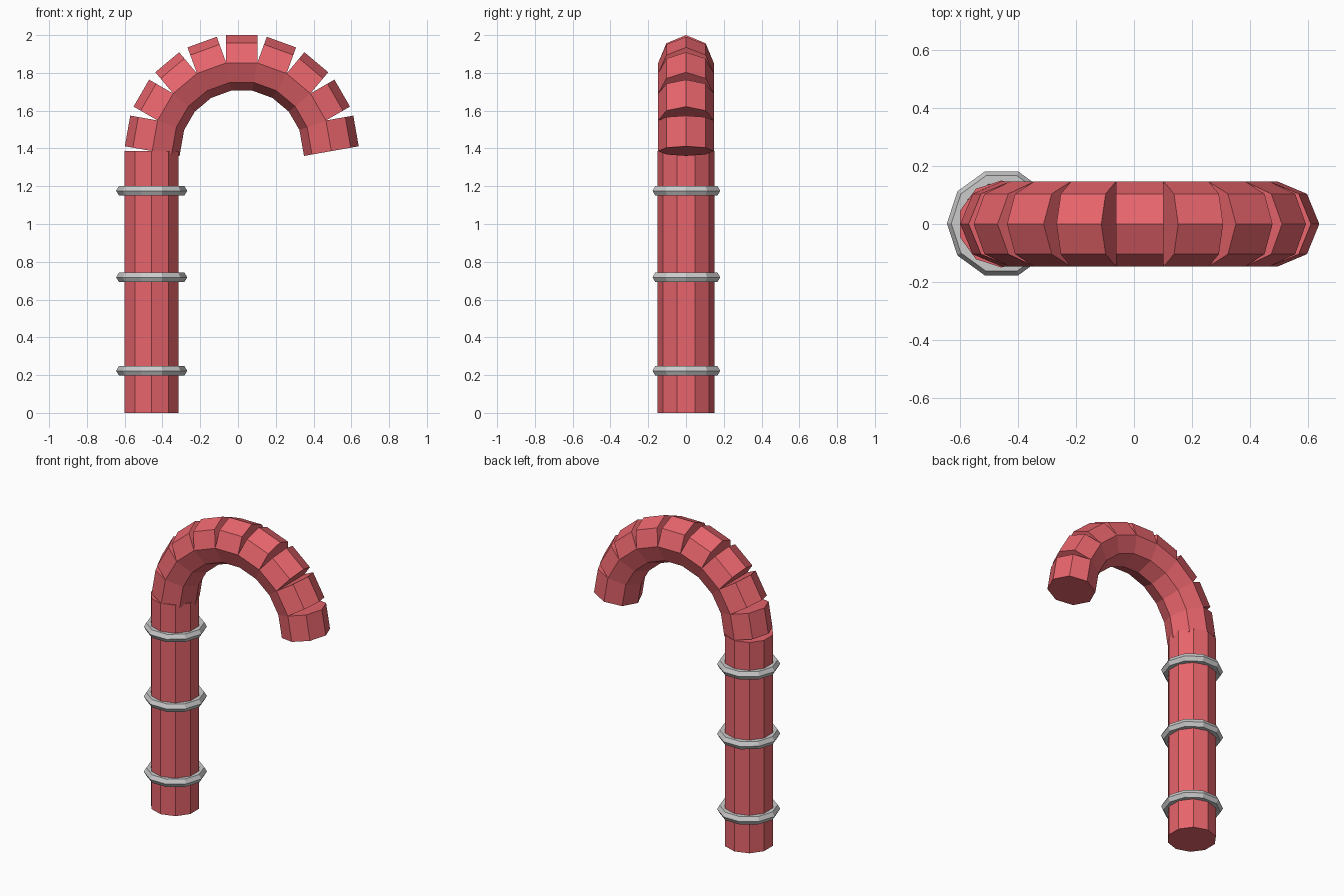
import bpy
from math import radians, sin, cos, tan

if "Cube" in bpy.data.objects:
    bpy.data.objects.remove(bpy.data.objects["Cube"])

red = bpy.data.materials.new("red")
red.diffuse_color = (0.8, 0.13, 0.15, 1)
red.use_nodes = True
red.node_tree.nodes["Principled BSDF"].inputs["Base Color"].default_value = red.diffuse_color

SHAFT_X = -0.457
ARC_X, ARC_Z, ARC_R = 0.02, 1.386, 0.467
STEP = 20


def cylinder(name, sides, radius, depth, location, tilt=0.0):
    bpy.ops.mesh.primitive_cylinder_add(
        vertices=sides, radius=radius, depth=depth,
        location=location, rotation=(0, tilt, 0))
    ob = bpy.context.object
    ob.name = name
    ob.data.materials.append(red)
    return ob


# Straight ten-sided shaft
cylinder("shaft", 10, 0.15, 1.386, (SHAFT_X, 0, 0.693))

# Hook: nine straight eight-sided pieces that meet on the arc's centre line
length = 2 * ARC_R * tan(radians(STEP / 2))
for i in range(9):
    a = radians((i - 4) * STEP)
    cylinder(f"hook_segment_{i + 1}", 8, 0.147, length,
             (ARC_X + ARC_R * sin(a), 0, ARC_Z + ARC_R * cos(a)),
             radians(90) + a)

# Grey rings around the shaft
for i, z in enumerate((0.223, 0.718, 1.176)):
    bpy.ops.mesh.primitive_torus_add(
        major_segments=10, minor_segments=6,
        major_radius=0.158, minor_radius=0.03,
        location=(SHAFT_X, 0.002, z))
    bpy.context.object.name = f"ring_{i + 1}"
    # flat facets
    for p in bpy.context.object.data.polygons:
        p.use_smooth = False
